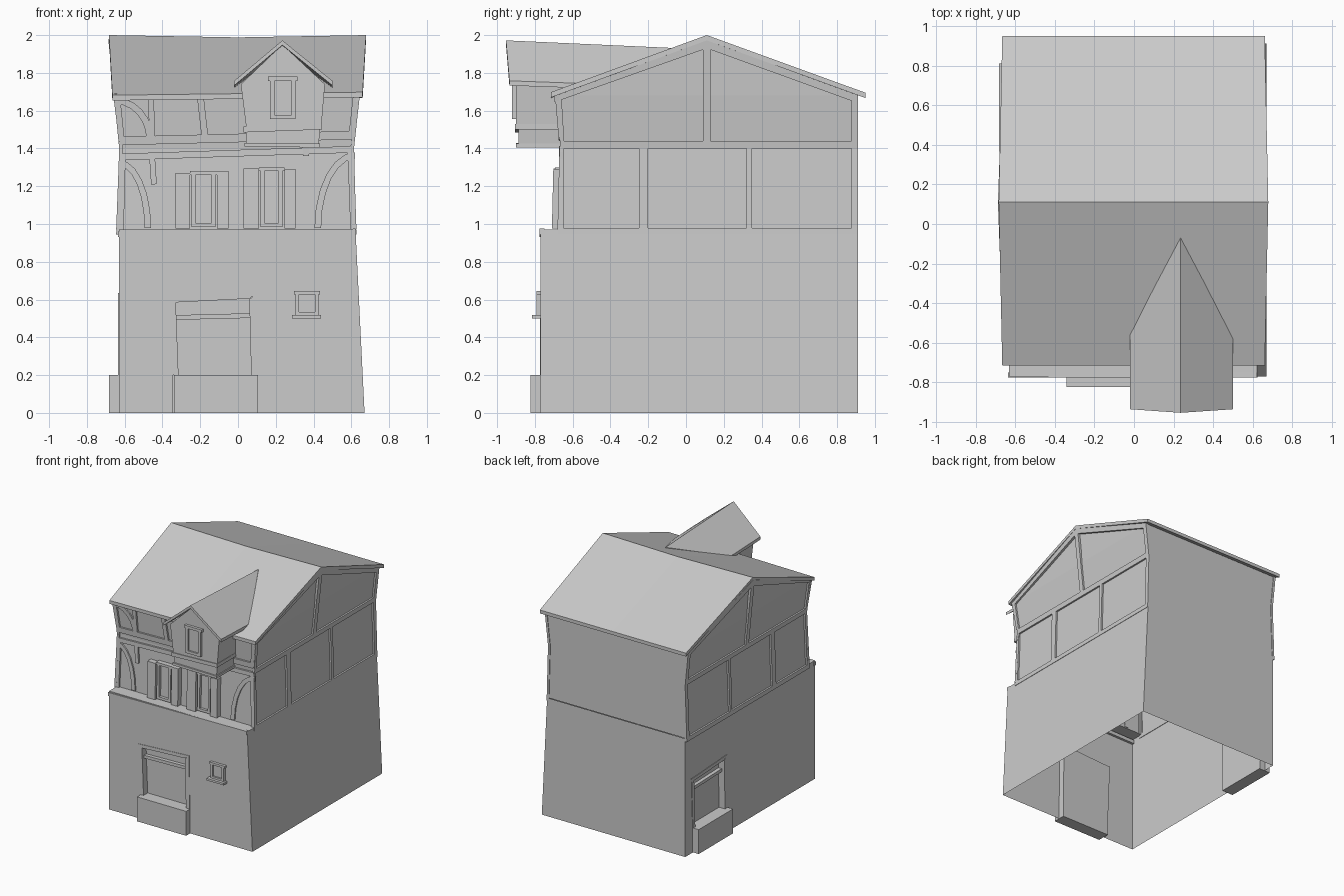
import bpy, bmesh
from math import sin, cos, pi
from mathutils import Vector

if "Cube" in bpy.data.objects:
    bpy.data.objects.remove(bpy.data.objects["Cube"])


def mesh(name, faces):
    """Object from a list of faces given as point loops; shared points are welded."""
    bm = bmesh.new()
    for f in faces:
        bm.faces.new([bm.verts.new(p) for p in f])
    bmesh.ops.remove_doubles(bm, verts=bm.verts[:], dist=1e-4)
    bmesh.ops.recalc_face_normals(bm, faces=bm.faces[:])
    me = bpy.data.meshes.new(name)
    bm.to_mesh(me)
    bm.free()
    ob = bpy.data.objects.new(name, me)
    bpy.context.collection.objects.link(ob)
    return ob


def prism(name, pts, f, d0, d1):
    """Outline in wall coordinates (u, z) pushed from depth d0 to d1 through wall map f."""
    a = [f(u, z, d0) for u, z in pts]
    b = [f(u, z, d1) for u, z in pts]
    n = len(pts)
    sides = [[a[i], a[(i + 1) % n], b[(i + 1) % n], b[i]] for i in range(n)]
    return mesh(name, [a, b] + sides)


def rect(u0, u1, z0, z1):
    return [(u0, z0), (u1, z0), (u1, z1), (u0, z1)]


def bar(p, q, w):
    """Beam outline from p to q of width w."""
    p, q = Vector(p), Vector(q)
    t = (q - p).normalized() * w / 2
    n = Vector((-t.y, t.x))
    return [tuple(v) for v in (p - n, q - n, q + n, p + n)]


def lerp(table, z):
    for (z0, v0), (z1, v1) in zip(table, table[1:]):
        if z <= z1:
            break
    return v0 + (v1 - v0) * (z - z0) / (z1 - z0)


# Crooked wall lines by height
LEFT = [(0.97, -.63), (1.4, -.615), (1.7, -.645)]
RIGHT = [(0.97, .612), (1.4, .60), (1.7, .633)]
FRONT = [(0.97, -.665), (1.4, -.655), (1.7, -.68)]


def upper_front(u, z, d): return (u, lerp(FRONT, z) - d, z)
def left_side(u, z, d): return (lerp(LEFT, z) - d, u, z)
def right_side(u, z, d): return (lerp(RIGHT, z) + d, u, z)
def door_front(u, z, d): return (u, -.77 - d, z)
def door_left(u, z, d): return (-.63 - d, .47 - u, z)
def dormer_front(u, z, d): return (u, -.90 - d, z)


# Ground floor: open shell with two door openings and a ledge on top
HOLE = [(-.345, 0), (-.345, .61), (.085, .615), (.085, 0)]
hf = [door_front(u, z, 0) for u, z in HOLE]
hl = [door_left(u, z, 0) for u, z in HOLE]
A, B, C, D = (-.63, -.77, 0), (.67, -.77, 0), (.67, .91, 0), (-.63, .91, 0)
a, b, c, d = (-.63, -.77, .97), (.622, -.77, .97), (.622, .91, .97), (-.63, .91, .97)
mesh("ground_floor_walls", [
    [A, *hf, B, b, a], [D, *hl, A, a, d], [B, C, c, b], [C, D, d, c],
    [a, b, (.622, -.66, .97), (-.63, -.66, .97)]])

# Upper floors: gabled shell
def row(z, yb=.905):
    l, r, f = lerp(LEFT, z), lerp(RIGHT, z), lerp(FRONT, z)
    return [(l, f, z), (r, f, z), (r, yb, z), (l, yb, z)]


rows = [row(.97), row(1.4), row(1.68)]
walls = []
for lo, hi in zip(rows, rows[1:]):
    walls += [[lo[i], lo[(i + 1) % 4], hi[(i + 1) % 4], hi[i]] for i in range(4)]
t = rows[2]
walls += [[t[1], t[2], (.65, .11, 1.975)], [t[3], t[0], (-.66, .11, 1.975)]]
mesh("upper_walls", walls)

# Main roof: bent slab with a sagging ridge
def roof_line(x, dz, grow, lift):
    return [(x, -.715, 1.69 + dz + lift), (x * grow, .11, 2 + dz - (.012 if x == 0 else 0)),
            (x, .95, 1.695 + dz)]


faces = []
secs = [[roof_line(x, k, 1.027, x * .012) for k in (0, -.028)] for x in (-.665, 0, .66)]
for s, e in zip(secs, secs[1:]):
    for i in (0, 1):
        for k in (0, 1):
            faces.append([s[k][i], e[k][i], e[k][i + 1], s[k][i + 1]])
    for i in (0, 2):
        faces.append([s[0][i], e[0][i], e[1][i], s[1][i]])
for s in (secs[0], secs[2]):
    for i in (0, 1):
        faces.append([s[0][i], s[0][i + 1], s[1][i + 1], s[1][i]])
mesh("main_roof", faces)

# Side timber framing, the same on both gables
side_beams = {
    "sill": rect(-.68, .91, .945, .98),
    "rail": rect(-.665, .91, 1.40, 1.44),
    "corner_front": [(-.68, .98), (-.648, .98), (-.645, 1.4), (-.67, 1.4)],
    "post_1": rect(-.25, -.20, .98, 1.40),
    "post_2": rect(.32, .35, .98, 1.40),
    "corner_back": rect(.875, .91, .98, 1.40),
    "gable_front": [(-.67, 1.44), (-.645, 1.44), (-.66, 1.69), (-.695, 1.69)],
    "gable_back": rect(.875, .91, 1.44, 1.69),
    "king_post": rect(.09, .13, 1.44, 1.95),
    "rafter_front": [(-.695, 1.645), (.11, 1.93), (.11, 1.98), (-.695, 1.68)],
    "rafter_back": [(.91, 1.64), (.11, 1.93), (.11, 1.98), (.91, 1.69)],
}
for side, f in (("left", left_side), ("right", right_side)):
    for name, pts in side_beams.items():
        prism(f"{side}_{name}", pts, f, -.005, .014)

# Front timber framing
front_beams = {
    "low_sill": bar((-.635, .945), (.622, .96), .03),
    "rail_lower": bar((-.62, 1.355), (.61, 1.395), .035),
    "rail_upper": bar((-.63, 1.44), (.61, 1.47), .045),
    "corner_left": [(-.645, .97), (-.605, .97), (-.595, 1.36), (-.63, 1.36)],
    "corner_right": [(.595, .97), (.627, .97), (.613, 1.39), (.58, 1.39)],
    "attic_left": [(-.63, 1.44), (-.60, 1.44), (-.625, 1.68), (-.66, 1.68)],
    "attic_right": [(.585, 1.46), (.615, 1.46), (.647, 1.69), (.61, 1.69)],
    "post_1": bar((-.455, 1.45), (-.46, 1.67), .03),
    "post_1_low": bar((-.445, 1.21), (-.455, 1.36), .03),
    "post_2": bar((-.175, 1.46), (-.20, 1.68), .035),
    "post_3": bar((.36, 1.36), (.36, 1.46), .03),
}
for name, pts in front_beams.items():
    if name == "low_sill":
        prism("front_" + name, pts, lambda u, z, d: (u, -.77 - d, z), -.02, .006)
    else:
        prism("front_" + name, pts, upper_front, -.005, .015)


# Curved corner braces
def brace(name, u, z, w, h, t=.035):
    """Quarter arc centred at (u, z); the sign of w gives its direction."""
    s = 1 if w > 0 else -1
    ang = [i * pi / 12 for i in range(7)]
    outer = [(u + w * cos(q), z + h * sin(q)) for q in ang]
    inner = [(u + (w - s * t) * cos(q), z + (h - t) * sin(q)) for q in ang]
    for i in range(6):
        pts = [outer[i], outer[i + 1], inner[i + 1], inner[i]]
        prism(f"{name}_{i}", pts, upper_front, -.005, .012)


brace("brace_lower_left", -.63, .98, .17, .36)
brace("brace_upper_left", -.65, 1.45, .20, .22)
brace("brace_lower_right", .62, .98, -.215, .40)


# Framed pane, shared by every window
def window(name, f, u0, u1, z0, z1, w, d):
    for part, r in (("left", (u0, u0 + w, z0, z1)), ("right", (u1 - w, u1, z0, z1)),
                    ("bottom", (u0, u1, z0, z0 + w)), ("top", (u0 - w / 2, u1 + w / 2, z1 - w, z1))):
        prism(f"{name}_{part}", rect(*r), f, -.005, d)
    prism(name + "_pane", rect(u0 + w, u1 - w, z0 + w, z1 - w), f, -.005, d * .4)


# First-floor windows with shutters
window("left_window", upper_front, -.245, -.12, .985, 1.28, .02, .04)
window("right_window", upper_front, .12, .235, .985, 1.30, .02, .035)
for name, u0, u1, z1 in (("left_shutter_1", -.33, -.255, 1.27), ("left_shutter_2", -.11, -.05, 1.28),
                         ("right_shutter_1", .03, .11, 1.295), ("right_shutter_2", .245, .305, 1.29)):
    prism(name, rect(u0, u1, .975, z1), upper_front, -.005, .045)

# Small ground-floor window and its sill
window("small_window", door_front, .305, .425, .515, .645, .018, .022)
prism("small_window_sill", rect(.285, .44, .50, .517), door_front, 0, .045)

# Recessed doors with transom and step
for side, f in (("front", door_front), ("left", door_left)):
    o = [f(u, z, 0) for u, z in HOLE]
    i = [f(u, z, -.05) for u, z in HOLE]
    mesh(side + "_door_recess", [i] + [[o[k], o[k + 1], i[k + 1], i[k]] for k in range(3)])
    frame = {"jamb_left": [(-.345, .2), (-.315, .2), (-.33, .60), (-.362, .612)],
             "jamb_right": [(.07, .2), (.103, .2), (.098, .635), (.06, .60)],
             "lintel": [(-.362, .61), (-.33, .585), (.06, .605), (.098, .635)]}
    for name, pts in frame.items():
        prism(f"{side}_door_{name}", pts, f, -.05, .004)
    prism(side + "_door_transom", bar((-.33, .505), (.07, .515), .025), f, -.05, -.02)
    p = prism(side + "_step", rect(-.34, .105, 0, .2), f, -.05, .052)

# Dormer: gabled body, base box, trim band and window
prism("dormer_body", [(.045, 1.5), (.44, 1.5), (.46, 1.74), (.235, 1.95), (.015, 1.74)],
      dormer_front, -.40, 0)
prism("dormer_base", [(.045, 1.41), (.425, 1.405), (.435, 1.5), (.04, 1.5)], dormer_front, -.24, -.012)
prism("dormer_band", [(.03, 1.485), (.445, 1.50), (.445, 1.53), (.03, 1.515)], dormer_front, -.24, .006)
prism("dormer_foot", [(.035, 1.41), (.435, 1.405), (.435, 1.425), (.035, 1.43)], dormer_front, -.24, 0)
window("dormer_window", dormer_front, .17, .305, 1.555, 1.78, .022, .022)

# Dormer roof: two thin slopes running back into the main roof
tri = []
for dz in (0, -.025):
    ridge_f, ridge_b = (.235, -.953, 1.972 + dz), (.235, -.07, 1.932 + dz)
    tri.append([(-.02, -.935, 1.758 + dz), ridge_f, (.5, -.935, 1.758 + dz),
                (.5, -.57, 1.745 + dz), ridge_b, (-.02, -.55, 1.745 + dz)])
faces = [[tri[k][j] for j in q] for k in (0, 1) for q in ((0, 1, 4, 5), (1, 2, 3, 4))]
faces += [[tri[0][j], tri[0][(j + 1) % 6], tri[1][(j + 1) % 6], tri[1][j]] for j in range(6)]
mesh("dormer_roof", faces)
